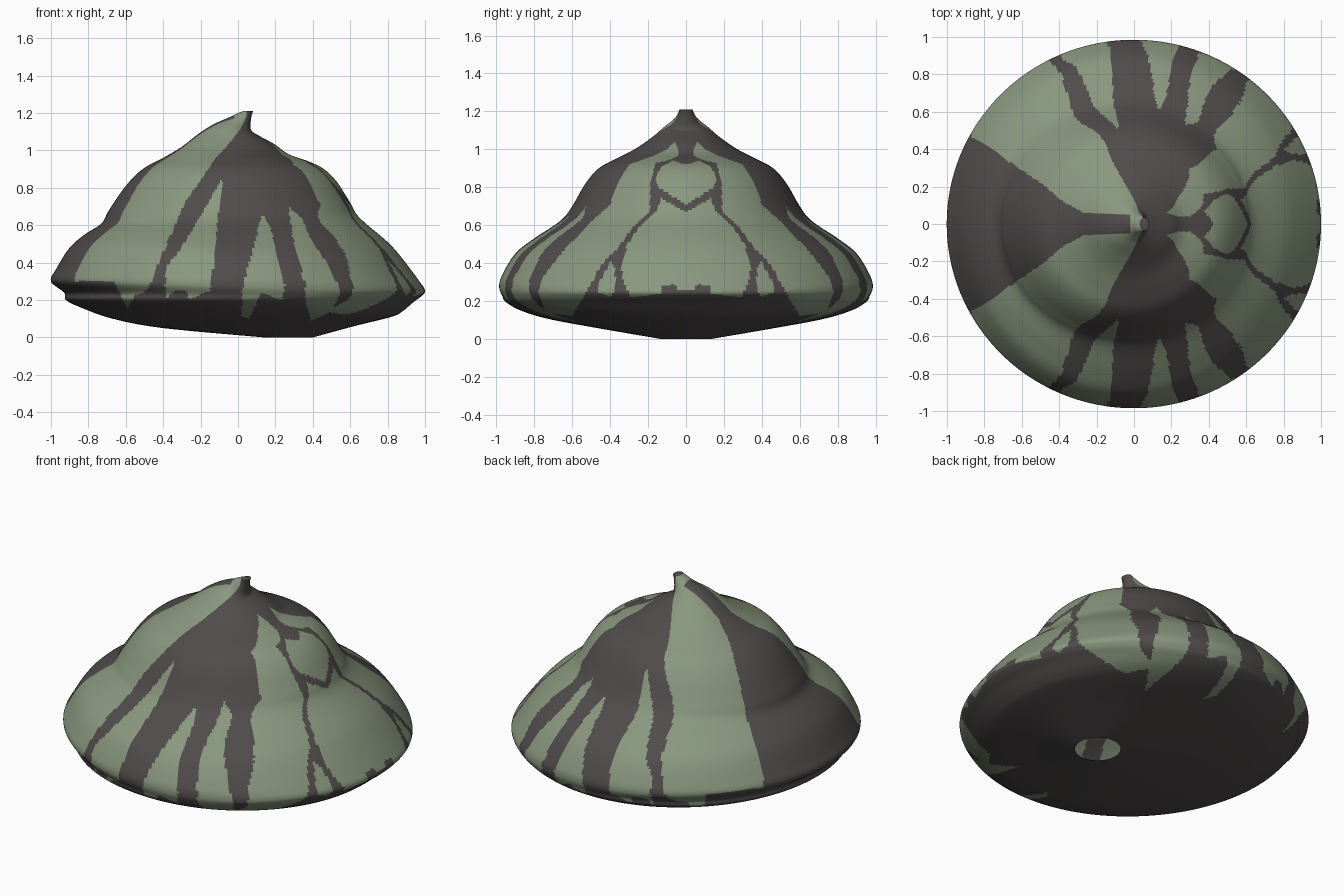
import bpy
import bmesh
import math
from mathutils import Vector

default_cube = bpy.data.objects.get("Cube")
if default_cube:
    bpy.data.objects.remove(default_cube, do_unlink=True)

SEGMENTS = 384
STEPS = 8

# Tilted oval sections: left x, left z, right x, right z, half depth
SECTIONS = [
    (.14, 0, .4, 0, .13),
    (-.4, .05, .62, .06, .45),
    (-.67, .1, .82, .11, .72),
    (-.84, .16, .88, .14, .87),
    (-.92, .2, .94, .19, .95),
    (-.93, .24, .98, .22, .97),
    (-1, .3, 1, .25, .985),
    (-.97, .37, .97, .3, .97),
    (-.9, .48, .88, .42, .9),
    (-.82, .55, .8, .51, .8),
    (-.73, .61, .65, .64, .66),
    (-.69, .68, .6, .72, .6),
    (-.6, .81, .53, .83, .53),
    (-.51, .9, .46, .9, .46),
    (-.4, .96, .38, .94, .37),
    (-.3, 1.02, .27, .98, .27),
    (-.21, 1.09, .2, 1.03, .18),
    (-.13, 1.14, .11, 1.08, .12),
    (-.04, 1.18, .07, 1.11, .07),
    (0, 1.2, .07, 1.17, .045),
    (.03, 1.21, .08, 1.21, .035),
]

# Light areas on the sides, as x and z outlines
REAR_PANEL = [(.045, 1.25), (.045, 1.18), (.01, 1.11), (-.07, 1.01), (-.12, .96),
              (-.2, .84), (-.28, .73), (-.35, .57), (-.42, .41), (-.46, .3),
              (-.5, .24), (-.55, .23), (-.59, .15), (-.64, .25), (-.66, .3),
              (-1, .3), (-1, 1.25)]
FIRST_GAP = [(-.08, .86), (-.2, .65), (-.31, .47), (-.38, .38), (-.39, .28),
             (-.38, .21), (-.34, .25), (-.28, .25), (-.26, .2), (-.2, .23),
             (-.15, .25), (-.13, .4), (-.12, .52), (-.1, .71)]
SECOND_GAP = [(.13, .66), (.06, .4), (.02, .25), (.02, .11), (.06, .1),
              (.13, .24), (.2, .21), (.24, .2), (.25, .28), (.22, .4), (.17, .6)]
THIRD_GAP = [(.27, .7), (.29, .55), (.33, .39), (.36, .28), (.36, .2),
             (.39, .09), (.46, .08), (.5, .13), (.55, .25), (.51, .33),
             (.46, .42), (.39, .52), (.34, .64)]

# Mirrored markings at the +x end, as distance from centre and z
END_PANEL = [(.04, 1), (.06, 1.04), (.1, 1), (.16, .97), (.3, .92), (.36, .82),
             (.4, .71), (.52, .6), (.65, .46), (.75, .33), (.78, .25),
             (.74, .14), (.6, .12), (.54, .22), (.28, .22), (.13, .24),
             (.12, .28), (.06, .29), (.04, .26), (-.1, .26), (-.1, .96), (.04, .96)]
OUTLINE = [(-.1, 1), (.03, .97), (.1, .94), (.16, .93), (.19, .82), (.19, .67),
           (.27, .6), (.37, .47), (.45, .39), (.5, .29), (.54, .23), (.54, .18),
           (.28, .2), (.33, .3), (.34, .39), (.31, .5), (.24, .6), (.16, .67),
           (.13, .74), (0, .67), (-.1, .67)]
HEART = [(-.1, .92), (0, .92), (.07, .94), (.13, .91), (.16, .85), (.15, .8),
         (0, .71), (-.1, .71)]
TRIANGLE = [(.4, .41), (.45, .31), (.47, .25), (.4, .22), (.38, .25), (.37, .36)]

# Rear stripe edge seen from above, as x and distance from centre
REAR_STRIPE = [(-1.1, .6), (-.85, .46), (-.72, .37), (-.5, .22), (-.38, .12),
               (-.27, .06), (-.02, .05), (-.02, -.1), (-1.1, -.1)]


def inside(u, v, outline):
    """Tell whether a point lies within a closed outline."""
    hit = False
    for i, (au, av) in enumerate(outline):
        bu, bv = outline[i - 1]
        if (av > v) != (bv > v) and u < (bu - au) * (v - av) / (bv - av) + au:
            hit = not hit
    return hit


def is_light(point):
    """Decide the colour from the position on the shell."""
    x, side, z = point.x, abs(point.y), point.z
    if x > side * .69:
        if inside(side, z, HEART) or inside(side, z, TRIANGLE):
            return True
        if inside(side, z, END_PANEL):
            return not inside(side, z, OUTLINE)
        return z > 1.1 and inside(x, z, REAR_PANEL)
    if inside(x, z, REAR_PANEL):
        return not inside(x, side, REAR_STRIPE)
    return any(inside(x, z, gap) for gap in (FIRST_GAP, SECOND_GAP, THIRD_GAP))


def blend(a, b, c, d, t):
    """Smooth curve from b to c."""
    return b + .5 * t * (c - a + t * (2 * a - 5 * b + 4 * c - d
                                      + t * (3 * (b - c) + d - a)))


def smooth_sections():
    last = len(SECTIONS) - 1
    for i in range(last):
        near = [SECTIONS[min(max(i + k, 0), last)] for k in (-1, 0, 1, 2)]
        for step in range(STEPS):
            yield [blend(*values, step / STEPS) for values in zip(*near)]
    yield SECTIONS[last]


def make_material(name, colour):
    material = bpy.data.materials.new(name)
    material.use_nodes = True
    material.diffuse_color = colour
    material.node_tree.nodes["Principled BSDF"].inputs["Base Color"].default_value = colour
    return material


# Shell lofted from the bottom opening up to the bent tip
bm = bmesh.new()
rings = []
for left_x, left_z, right_x, right_z, depth in smooth_sections():
    middle = Vector((left_x + right_x, 0, left_z + right_z)) / 2
    reach = Vector((right_x - left_x, 0, right_z - left_z)) / 2
    ring = []
    for s in range(SEGMENTS):
        angle = math.tau * s / SEGMENTS
        offset = reach * math.cos(angle) + Vector((0, depth * math.sin(angle), 0))
        ring.append(bm.verts.new(middle + offset))
    rings.append(ring)

for lower, upper in zip(rings, rings[1:]):
    for s in range(SEGMENTS):
        n = (s + 1) % SEGMENTS
        bm.faces.new((lower[s], lower[n], upper[n], upper[s]))
bm.faces.new(rings[-1])

# Markings
for face in bm.faces:
    face.smooth = True
    face.material_index = int(is_light(face.calc_center_median()))

mesh = bpy.data.meshes.new("shell")
bm.to_mesh(mesh)
bm.free()
mesh.materials.append(make_material("charcoal", (.08, .072, .07, 1)))
mesh.materials.append(make_material("sage green", (.25, .31, .21, 1)))

shell = bpy.data.objects.new("shell", mesh)
bpy.context.collection.objects.link(shell)
bpy.ops.object.select_all(action="DESELECT")
shell.select_set(True)
bpy.context.view_layer.objects.active = shell
bpy.ops.object.shade_smooth_by_angle(angle=math.radians(50))
